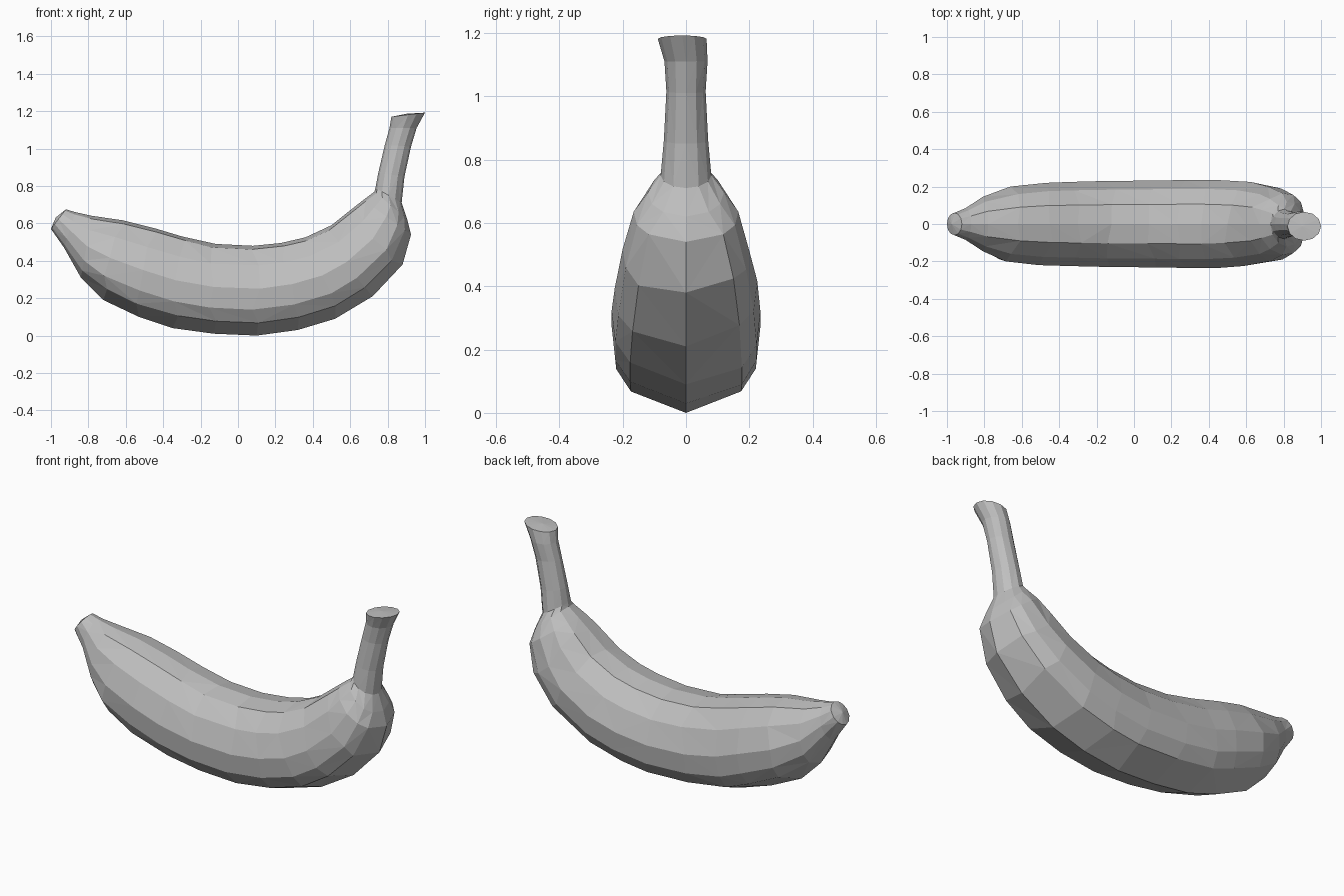
import bpy
import bmesh
import random
from math import sin, cos, pi
from mathutils import Vector

if "Cube" in bpy.data.objects:
    bpy.data.objects.remove(bpy.data.objects["Cube"], do_unlink=True)

random.seed(4)

grey = bpy.data.materials.new("plain_grey")
grey.use_nodes = True
colour = (0.52, 0.52, 0.52, 1)
grey.diffuse_color = colour
grey.node_tree.nodes["Principled BSDF"].inputs["Base Color"].default_value = colour

# Rings from blossom tip to stem: inner edge x, z, outer edge x, z, half width
RINGS = [
    (-.92, .675, -1.0, .57, .06),
    (-.87, .66, -.93, .47, .085),
    (-.78, .64, -.84, .31, .145),
    (-.62, .617, -.72, .19, .2),
    (-.45, .575, -.53, .10, .22),
    (-.30, .53, -.35, .04, .225),
    (-.12, .49, -.13, .01, .23),
    (.08, .48, .10, 0, .232),
    (.23, .495, .32, .03, .235),
    (.36, .525, .52, .09, .235),
    (.50, .59, .72, .21, .225),
    (.60, .67, .88, .38, .2),
    (.67, .725, .925, .54, .165),
    (.73, .77, .905, .62, .12),
    (.735, .79, .875, .71, .08),
    (.75, .87, .89, .85, .07),
    (.785, 1.02, .925, 1.01, .062),
    (.81, 1.11, .955, 1.11, .068),
    (.82, 1.17, 1.0, 1.192, .077),
]

# Half of the body's angular section: sideways, and height from outer to inner edge
HALF = [(0, 1), (.45, .96), (.8, .78), (1, .52), (.95, .29), (.75, .14), (0, 0)]
SECTION = HALF + [(-u, v) for u, v in HALF[-2:0:-1]]
SIDES = len(SECTION)
ROUND = [(sin(2 * pi * i / SIDES), .5 + .5 * cos(2 * pi * i / SIDES))
         for i in range(SIDES)]


def ring_points(index):
    """Cross-section points; round at the thin ends, angular in the body."""
    tx, tz, bx, bz, half = RINGS[index]
    inner, outer = Vector((tx, 0, tz)), Vector((bx, 0, bz))
    blend = min(1, max(0, (half - .08) / .1))
    along = (inner - outer).cross(Vector((0, 1, 0))).normalized()
    in_body = 2 < index < 12
    points = []
    for (su, sv), (ru, rv) in zip(SECTION, ROUND):
        u = ru + (su - ru) * blend
        v = rv + (sv - rv) * blend
        p = outer.lerp(inner, v) + Vector((0, u * half, 0))
        if in_body and 0 < v < 1:
            p += along * random.uniform(-.03, .03)
        points.append(p)
    return points


# Skin: rings joined by triangles with uneven diagonals
bm = bmesh.new()
rings = [[bm.verts.new(p) for p in ring_points(i)] for i in range(len(RINGS))]
for v in rings[-1]:
    v.co.y -= .012
for a, b in zip(rings, rings[1:]):
    for i in range(SIDES):
        j = (i + 1) % SIDES
        if random.random() < .5:
            tris = (a[i], a[j], b[j]), (a[i], b[j], b[i])
        else:
            tris = (a[i], a[j], b[i]), (a[j], b[j], b[i])
        for tri in tris:
            bm.faces.new(tri)

# Slightly domed ends on the tip and the stem
for ring, bulge in ((rings[0], Vector((-.015, 0, .008))),
                    (rings[-1], Vector((-.01, 0, .005)))):
    centre = sum((v.co for v in ring), Vector()) / SIDES
    hub = bm.verts.new(centre + bulge)
    for i in range(SIDES):
        bm.faces.new((ring[i], ring[(i + 1) % SIDES], hub))

bmesh.ops.recalc_face_normals(bm, faces=bm.faces)
mesh = bpy.data.meshes.new("banana")
bm.to_mesh(mesh)
bm.free()
mesh.materials.append(grey)
banana = bpy.data.objects.new("banana", mesh)
bpy.context.collection.objects.link(banana)
